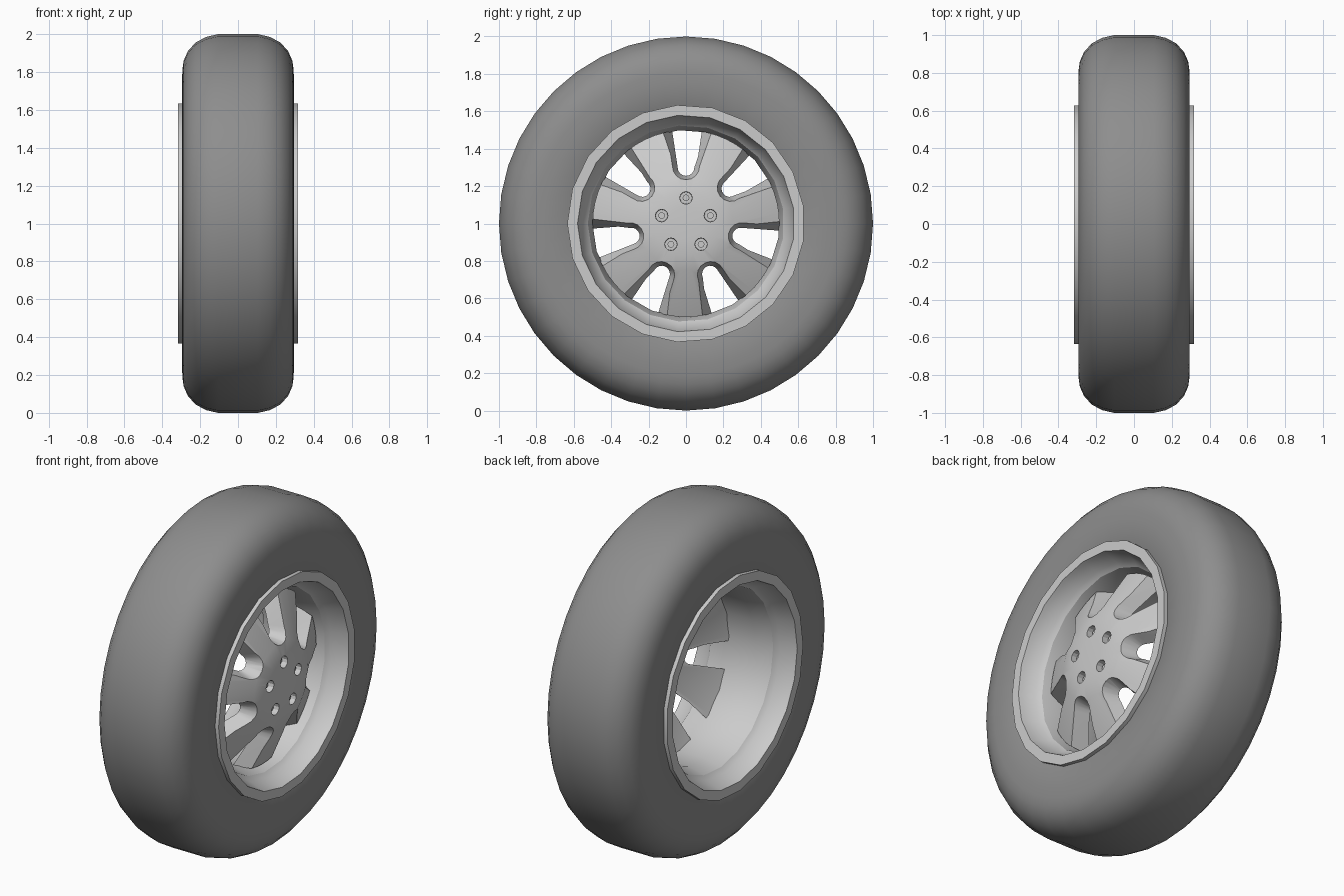
import bpy, bmesh
from math import sin, cos, pi, radians

if "Cube" in bpy.data.objects:
    bpy.data.objects.remove(bpy.data.objects["Cube"])

CZ = 1.0  # axle height


def material(name, v):
    m = bpy.data.materials.new(name)
    m.diffuse_color = (v, v, v, 1)
    m.use_nodes = True
    m.node_tree.nodes["Principled BSDF"].inputs["Base Color"].default_value = m.diffuse_color
    return m


RUBBER = material("rubber", .27)
ALLOY = material("alloy", .88)


def finish(name, bm, angle=35, mat=ALLOY):
    bmesh.ops.remove_doubles(bm, verts=bm.verts, dist=1e-5)
    bmesh.ops.recalc_face_normals(bm, faces=bm.faces)
    me = bpy.data.meshes.new(name)
    bm.to_mesh(me)
    bm.free()
    me.materials.append(mat)
    ob = bpy.data.objects.new(name, me)
    bpy.context.collection.objects.link(ob)
    if angle:
        smooth(ob, angle)
    return ob


def smooth(ob, angle):
    bpy.ops.object.select_all(action='DESELECT')
    ob.select_set(True)
    bpy.context.view_layer.objects.active = ob
    bpy.ops.object.shade_smooth_by_angle(angle=radians(angle))


def skin(bm, rings):
    """Bridge consecutive closed rings of points with quads."""
    vs = [[bm.verts.new(p) for p in ring] for ring in rings]
    for a, b in zip(vs, vs[1:]):
        n = len(a)
        for i in range(n):
            j = (i + 1) % n
            bm.faces.new((a[i], a[j], b[j], b[i]))
    return vs


def capped(bm, rings):
    ends = skin(bm, rings)
    bm.faces.new(ends[0])
    bm.faces.new(ends[-1])


def ring(x, r, n, start=0.0, cy=0.0, cz=CZ):
    return [(x, cy + r * cos(start + 2 * pi * i / n), cz + r * sin(start + 2 * pi * i / n))
            for i in range(n)]


def revolve(name, profile, n, start=0.0, angle=35, mat=ALLOY):
    """Lathe a closed (x, r) profile around the axle."""
    bm = bmesh.new()
    skin(bm, [ring(x, r, n, start) for x, r in profile + profile[:1]])
    return finish(name, bm, angle, mat)


def mirrored(half):
    return half + [(-x, r) for x, r in reversed(half)]


# Tyre with flat sidewalls and rounded shoulders
revolve("tire", mirrored([(.27, .57), (.295, .6), (.295, .76), (.294, .81), (.287, .86),
                          (.265, .91), (.225, .955), (.17, .985), (.105, 1.0)]),
        40, 0, 40, RUBBER)

# Rim: flat outer lips and a stepped barrel
revolve("rim", mirrored([(.1, .50), (.2, .525), (.225, .55), (.3, .575), (.318, .58),
                         (.318, .635), (.27, .635), (.2, .57), (.1, .53)]), 21, pi, 30)

# Spoke disc: domed hub and conical spokes
bm = bmesh.new()
prof = [(.303, .09), (.298, .17), (.28, .25), (.16, .5), (.07, .5), (.19, .25), (.2, .09)]
capped(bm, [ring(x, r, 56, pi / 2) for x, r in prof])
disc = finish("spoke_disc", bm, 0)


# Cutters: seven tapered U-shaped windows and five bolt recesses
def window_ring(t, ang):
    w_in, w_out, r0 = .045 + .029 * t, .087 + .05 * t, .255 - .022 * t
    half = [(.56, w_out * 1.12)]
    half += [(r0 + w_in * (1 - sin(a)), w_in * cos(a))
             for a in (0, pi / 8, pi / 4, 3 * pi / 8)]
    pts = half + [(r0, 0)] + [(r, -s) for r, s in reversed(half)]
    out = []
    for r, s in pts:
        x = .28 - .48 * (r - .25) - .09 * (1 - t)
        out.append((x, r * cos(ang) - s * sin(ang), CZ + r * sin(ang) + s * cos(ang)))
    return out


bm = bmesh.new()
for k in range(7):
    ang = pi / 2 + 2 * pi * k / 7
    capped(bm, [window_ring(-.45, ang), window_ring(1.4, ang)])
bolts = [(.137 * cos(pi / 2 + 2 * pi * k / 5), CZ + .137 * sin(pi / 2 + 2 * pi * k / 5))
         for k in range(5)]
for cy, cz in bolts:
    capped(bm, [ring(x, r, 12, 0, cy, cz) for x, r in ((.245, .032), (.34, .035))])
cutter = finish("window_cutter", bm, 0)

mod = disc.modifiers.new("windows", 'BOOLEAN')
mod.operation = 'DIFFERENCE'
mod.solver = 'EXACT'
mod.object = cutter
bpy.context.view_layer.objects.active = disc
bpy.ops.object.modifier_apply(modifier=mod.name)
bpy.data.objects.remove(cutter)
smooth(disc, 28)

# Bolts seated in the recesses
bm = bmesh.new()
for cy, cz in bolts:
    capped(bm, [ring(x, .018, 10, 0, cy, cz) for x in (.24, .275)])
finish("wheel_bolts", bm)
